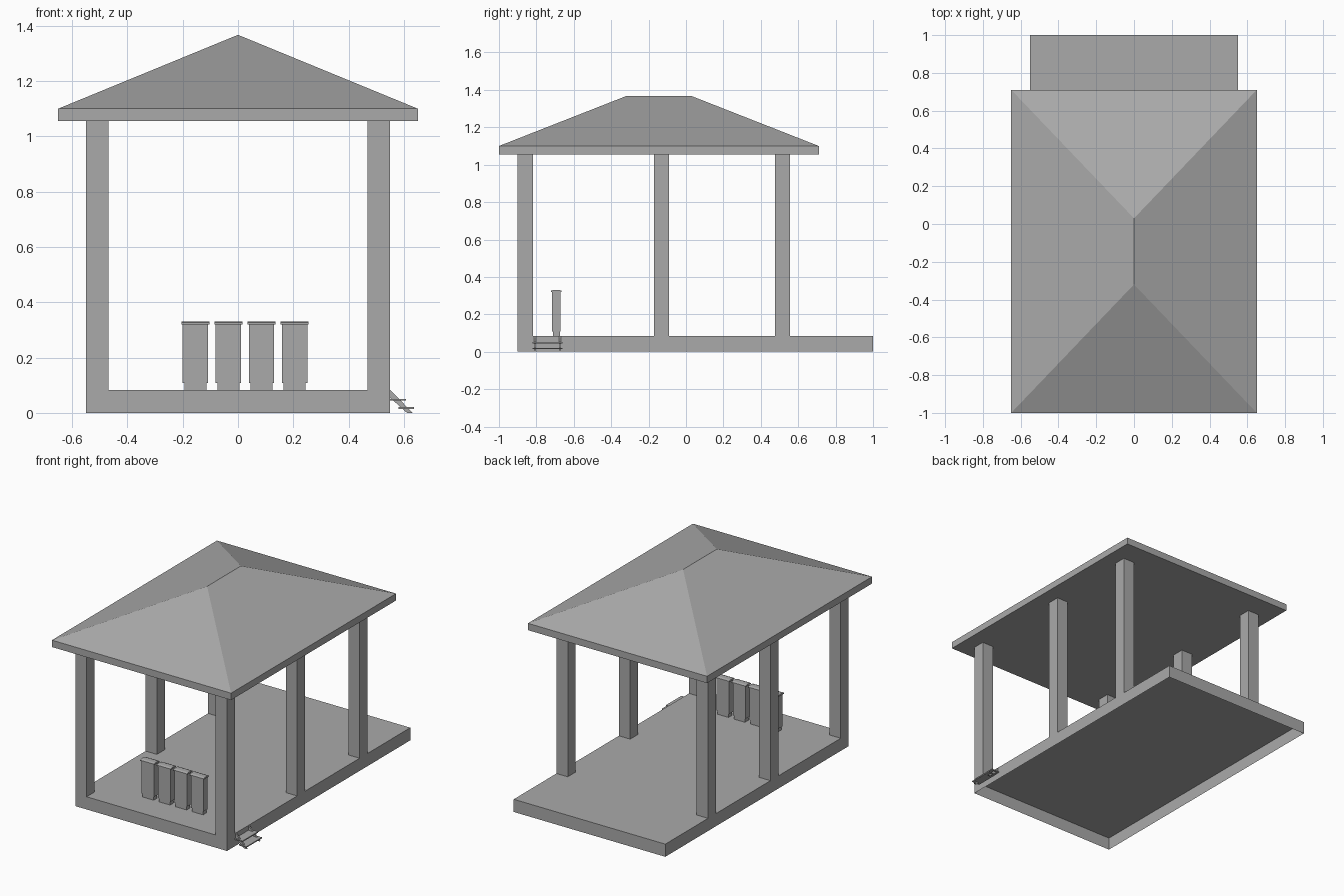
import bpy
import bmesh

cube = bpy.data.objects.get("Cube")
if cube:
    bpy.data.objects.remove(cube, do_unlink=True)

GREY = (0.4, 0.4, 0.4, 1)
grey = bpy.data.materials.new("plain_grey")
grey.use_nodes = True
grey.diffuse_color = GREY
grey.node_tree.nodes["Principled BSDF"].inputs["Base Color"].default_value = GREY


def finish(name, bm):
    bmesh.ops.recalc_face_normals(bm, faces=bm.faces)
    mesh = bpy.data.meshes.new(name)
    bm.to_mesh(mesh)
    bm.free()
    mesh.materials.append(grey)
    obj = bpy.data.objects.new(name, mesh)
    bpy.context.collection.objects.link(obj)
    return obj


def add_box(bm, x, y, z):
    """Box from three (low, high) ranges."""
    verts = bmesh.ops.create_cube(bm, size=1)["verts"]
    for v in verts:
        for i, (low, high) in enumerate((x, y, z)):
            v.co[i] = high if v.co[i] > 0 else low


def box(name, x, y, z):
    bm = bmesh.new()
    add_box(bm, x, y, z)
    return finish(name, bm)


def extrude_profile(name, points, axis, low, high):
    """Extrude a flat outline along x (points are y, z) or y (points are x, z)."""
    bm = bmesh.new()
    verts = [bm.verts.new((low, a, b) if axis == "x" else (a, low, b)) for a, b in points]
    face = bm.faces.new(verts)
    moved = bmesh.ops.extrude_face_region(bm, geom=[face])["geom"]
    for v in moved:
        if isinstance(v, bmesh.types.BMVert):
            v.co["xyz".index(axis)] = high
    return finish(name, bm)


HALF = 0.55      # half width of the platform
FLOOR = 0.083    # platform height
EAVES = 1.055    # underside of the roof
POST = 0.082     # post thickness

# Platform, a shell open underneath
bm = bmesh.new()
add_box(bm, (-HALF, HALF), (-0.9, 1.0), (0, FLOOR))
bm.normal_update()
bmesh.ops.delete(bm, geom=[f for f in bm.faces if f.normal.z < -0.5], context="FACES_ONLY")
finish("platform", bm)

# Posts in three pairs
for place, y in (("front", -0.9), ("middle", -0.172), ("back", 0.475)):
    for side, x in (("left", HALF - POST), ("right", -HALF)):
        box(f"{place}_{side}_post", (x, x + POST), (y, y + POST), (FLOOR, EAVES))

# Hipped roof: fascia slab whose top is replaced by a ridge with four slopes
bm = bmesh.new()
add_box(bm, (-0.65, 0.65), (-1.0, 0.71), (EAVES, 1.1))
bm.normal_update()
top = next(f for f in bm.faces if f.normal.z > 0.5)
corners = list(top.verts)
bm.faces.remove(top)
ridge_front = bm.verts.new((0, -0.32, 1.367))
ridge_back = bm.verts.new((0, 0.03, 1.367))
for a, b in zip(corners, corners[1:] + corners[:1]):
    ra = ridge_front if a.co.y < 0 else ridge_back
    rb = ridge_front if b.co.y < 0 else ridge_back
    bm.faces.new([a, b, rb] if ra == rb else [a, b, rb, ra])
finish("hipped_roof", bm)

# Row of four cabinets, each with a plinth, a body and a slightly arched lid
for i in range(4):
    x = -0.154 + 0.1195 * i
    n = i + 1
    box(f"cabinet_plinth_{n}", (x - 0.04, x + 0.04), (-0.711, -0.675), (FLOOR, 0.108))
    box(f"cabinet_body_{n}", (x - 0.046, x + 0.046), (-0.716, -0.672), (0.108, 0.322))
    lid = [(-0.722, 0.32), (-0.666, 0.32), (-0.666, 0.326),
           (-0.68, 0.331), (-0.708, 0.331), (-0.722, 0.326)]
    extrude_profile(f"cabinet_lid_{n}", lid, "x", x - 0.051, x + 0.051)

# Side steps: two sloping stringers and two treads
stringer = [(HALF, FLOOR), (HALF, 0.055), (0.611, 0), (0.632, 0)]
for place, y in (("front", -0.812), ("back", -0.678)):
    extrude_profile(f"{place}_step_stringer", stringer, "y", y, y + 0.01)
box("upper_step_tread", (HALF, 0.608), (-0.82, -0.66), (0.044, 0.051))
box("lower_step_tread", (0.58, 0.636), (-0.82, -0.66), (0.014, 0.021))
